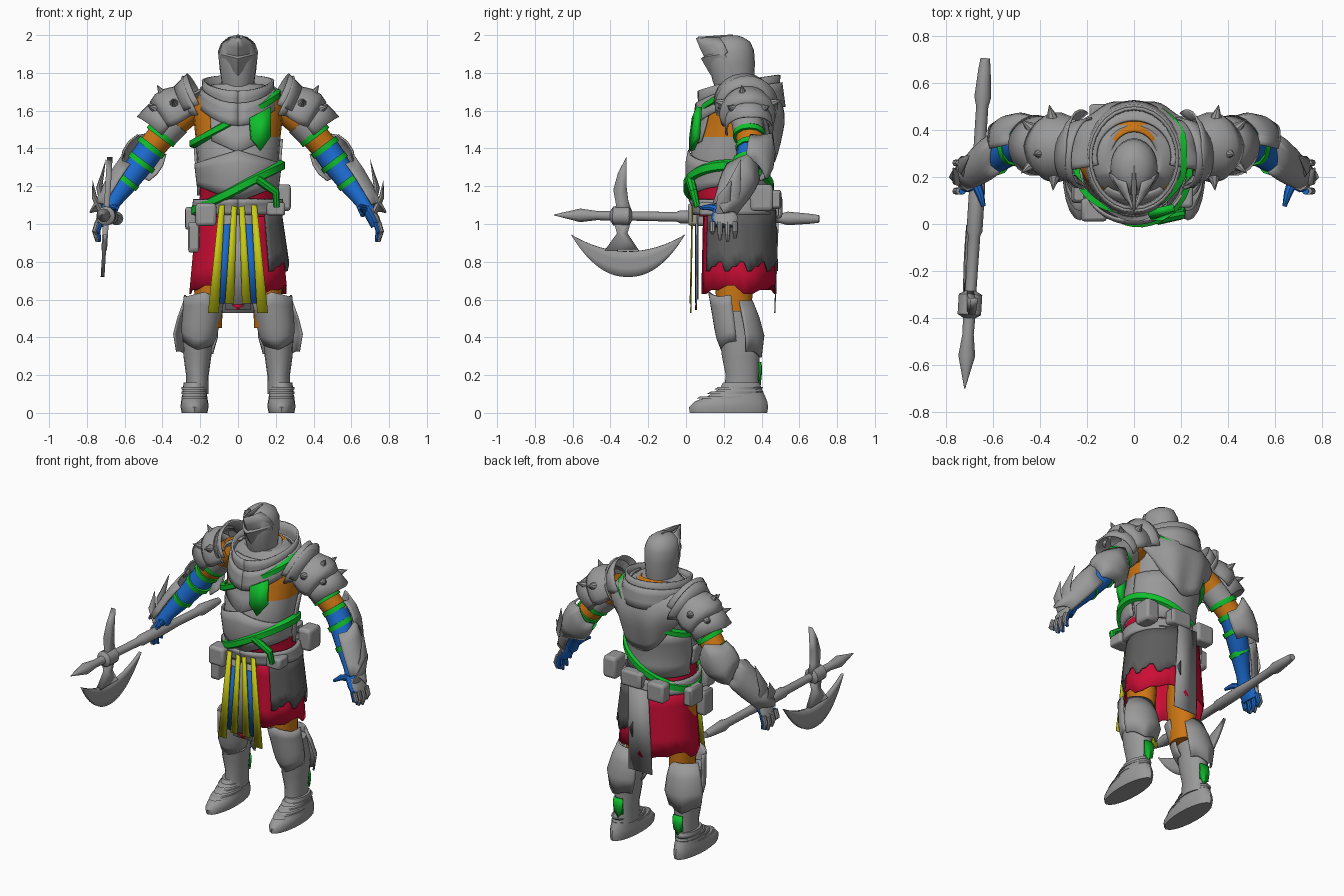
import bpy, bmesh
from math import sin, cos, pi, radians
from mathutils import Vector

cube = bpy.data.objects.get("Cube")
if cube:
    bpy.data.objects.remove(cube)


def colour(name, *rgb):
    m = bpy.data.materials.new(name)
    m.use_nodes = True
    m.diffuse_color = (*rgb, 1)
    m.node_tree.nodes["Principled BSDF"].inputs["Base Color"].default_value = (*rgb, 1)
    return m


STEEL = colour("steel grey", .32, .32, .32)
DARK = colour("dark grey cloth", .11, .11, .11)
RED = colour("red cloth", .6, .004, .035)
BLUE = colour("blue cloth", .011, .14, .6)
GREEN = colour("green leather", .005, .52, .026)
ORANGE = colour("orange padding", .6, .18, .007)
YELLOW = colour("yellow trim", .58, .6, .007)
made = []


def build(name, verts, faces, mats, mirror=False, thick=0, rule=None):
    """Mesh object from generated points, optionally thickened and mirrored."""
    mats = mats if isinstance(mats, list) else [mats]
    me = bpy.data.meshes.new(name)
    me.from_pydata([tuple(v) for v in verts], [], faces)
    bm = bmesh.new()
    bm.from_mesh(me)
    bmesh.ops.recalc_face_normals(bm, faces=bm.faces)
    for f in bm.faces:
        f.material_index = rule(f.calc_center_median()) if rule else 0
    bm.to_mesh(me)
    bm.free()
    for m in mats:
        me.materials.append(m)
    ob = bpy.data.objects.new(name, me)
    bpy.context.collection.objects.link(ob)
    if thick:
        s = ob.modifiers.new("thickness", 'SOLIDIFY')
        s.thickness, s.offset = thick, 0
    if mirror:
        ob.modifiers.new("mirror", 'MIRROR')
    made.append(ob)


def surface(name, f, nu, nv, mats, **kw):
    """Grid of f(u, v) with u and v from 0 to 1."""
    verts = [f(i / nu, j / nv) for j in range(nv + 1) for i in range(nu + 1)]
    w = nu + 1
    faces = [(j*w + i, j*w + i + 1, (j+1)*w + i + 1, (j+1)*w + i) for j in range(nv) for i in range(nu)]
    build(name, verts, faces, mats, **kw)


def rings(name, loops, mats, **kw):
    """Closed skin over equal loops of points."""
    n = len(loops[0])
    faces = [(j*n + i, j*n + (i+1) % n, (j+1)*n + (i+1) % n, (j+1)*n + i)
             for j in range(len(loops) - 1) for i in range(n)]
    faces += [tuple(range(n)), tuple(range((len(loops)-1)*n, len(loops)*n))]
    build(name, [p for l in loops for p in l], faces, mats, **kw)


def stack(name, rows, mats, x=0, n=24, **kw):
    """Horizontal ellipses from rows of z, front y, back y, half width."""
    rings(name, [[(x + w*sin(2*pi*i/n), (a+b)/2 - (b-a)/2*cos(2*pi*i/n), z) for i in range(n)]
                 for z, a, b, w in rows], mats, **kw)


def frame(axis, up):
    axis = Vector(axis).normalized()
    u = Vector(up) - axis * axis.dot(Vector(up))
    u.normalize()
    return u, axis.cross(u)


def limb(name, path, mats, n=12, up=(0, 1, 0), flat=1, **kw):
    """Round tube through points of x, y, z, radius."""
    loops = []
    for k, p in enumerate(path):
        a, b = path[max(k-1, 0)], path[min(k+1, len(path)-1)]
        u, v = frame(Vector(b[:3]) - Vector(a[:3]), up)
        loops.append([Vector(p[:3]) + p[3]*(u*cos(2*pi*i/n) + v*flat*sin(2*pi*i/n)) for i in range(n)])
    rings(name, loops, mats, **kw)


def guard(name, p0, p1, radii, up, spread, tip=0, tail=0, mat=STEEL):
    """Pair of curved plates wrapped round the axis p0-p1, with pointed ends."""
    p0, p1 = Vector(p0), Vector(p1)
    u, v = frame(p1 - p0, up)
    m = len(radii) - 1

    def f(s, t):
        a = radians(spread) * (2*s - 1)
        peak = max(0, 1 - abs(2*s - 1)*1.6)
        k = t + peak * (tip * max(0, 2*t - 1) - tail * max(0, 1 - 2*t))
        return p0.lerp(p1, k) + radii[round(t*m)] * (u*cos(a) + v*sin(a))
    surface(name, f, 16, m, mat, thick=.01, mirror=True)


# Torso with padded armpits and red waist cloth
TORSO = [(1.04, .07, .45, .22), (1.1, .06, .44, .21), (1.16, .03, .43, .2), (1.2, .02, .43, .2),
         (1.3, .01, .43, .212), (1.4, .03, .45, .22), (1.46, .06, .46, .225), (1.55, .08, .48, .235),
         (1.62, .1, .48, .24), (1.68, .12, .46, .21), (1.74, .16, .42, .13)]


def body(a, z, off=0):
    z = min(max(z, TORSO[0][0]), TORSO[-1][0] - .0001)
    lo, hi = next((l, h) for l, h in zip(TORSO, TORSO[1:]) if l[0] <= z < h[0])
    k = (z - lo[0]) / (hi[0] - lo[0])
    yf, yb, w = [lo[i] + k*(hi[i] - lo[i]) for i in (1, 2, 3)]
    return Vector(((w + off)*sin(a), (yf+yb)/2 - ((yb-yf)/2 + off)*cos(a), z))


stack("torso", TORSO, [STEEL, RED, ORANGE],
      rule=lambda c: 1 if c.z < 1.19 else 2 if 1.46 < c.z < 1.69 and abs(c.x) > .11 and c.y < .3 else 0)


def wrap(name, lo, hi, top, bottom, off, mat, thick=.012):
    """Shell on the torso; top and bottom give heights by angle."""
    def f(s, t):
        a = radians(lo + (hi - lo)*s)
        z = bottom(a) + (top(a) - bottom(a))*t
        p = body(a, z, off)
        p.z = z
        return p
    surface(name, f, 32, 4, mat, thick=thick)


wrap("belly_plate", -95, 95, lambda a: 1.39 - .07*abs(sin(a)), lambda a: 1.12 + .08*abs(sin(a)), .012, STEEL)
wrap("breast_plate", -36, 36, lambda a: 1.7, lambda a: 1.38 + .1*abs(sin(a)), .01, STEEL)
wrap("back_plate", 100, 260, lambda a: 1.45, lambda a: 1.15, .012, STEEL)
wrap("belt", 0, 360, lambda a: 1.13, lambda a: 1.05, .022, STEEL, .02)


# Draped cowl hanging down the back, then the layered collar
def cowl(s, t):
    a = radians(75 + 210*s)
    drop = max(0, -cos(a))
    z = 1.73 - t*(.1 + .31*drop**2)
    return body(a, z, .015 + .03*sin(pi*t*.8) + .012*cos(9*a)*t)


surface("back_cowl", cowl, 36, 8, STEEL, thick=.012)


def collar(base, rise, r0, r1, point):
    def f(s, t):
        a = 2*pi*s
        r, front = r0 + (r1 - r0)*t, max(0, cos(a))**2
        return (r*sin(a), .28 - r*1.15*cos(a), base + rise*t - point*front*(1 - .5*t) - .03*t*cos(a))
    return f


surface("inner_collar", collar(1.66, .07, .18, .1, .03), 28, 3, [STEEL, ORANGE], thick=.01,
        rule=lambda c: int(c.y > .37))
surface("outer_collar", collar(1.63, .13, .18, .185, .05), 28, 3, STEEL, thick=.014)
surface("gorget", collar(1.62, .1, .21, .195, .1), 28, 3, STEEL, thick=.012)

# Helmet and its beaked visor
stack("helmet", [(1.68, .17, .35, .08), (1.76, .14, .36, .088), (1.85, .12, .365, .1), (1.92, .12, .36, .1),
                 (1.965, .14, .34, .082), (1.99, .18, .3, .05), (1.998, .22, .27, .02)], STEEL)
VISOR = [(1.985, .058, .035), (1.93, .08, .085), (1.885, .1, .102), (1.875, .085, .1), (1.8, .13, .09), (1.72, .19, .05)]


def visor(s, t):
    z, y, w = VISOR[round(t*5)]
    k = abs(2*s - 1)
    return (w*(2*s - 1), y + .12*k**1.5, z + .025*k*(0 < t < .7))


surface("visor", visor, 8, 5, STEEL, thick=.012)
limb("helmet_crest", [(0, .06, 1.985, .006), (0, .15, 1.985, .012), (0, .25, 1.996, .008)], STEEL, 8, up=(1, 0, 0))


# Green straps slung round the body
def strap(name, z0, amp, width):
    loop = []
    for i in range(40):
        a = 2*pi*i/40
        z = z0 + amp*sin(a)
        h = width/2
        loop.append([body(a, z, .01) + Vector((0, 0, -h)), body(a, z, .036) + Vector((0, 0, -h*.6)),
                     body(a, z, .036) + Vector((0, 0, h*.6)), body(a, z, .01) + Vector((0, 0, h))])
    rings(name, loop + loop[:1], GREEN)


strap("shoulder_strap", 1.56, .135, .05)
strap("hip_strap", 1.19, .12, .062)
limb("strap_tail", [(.1, .02, 1.24, .024), (.2, .04, 1.17, .022), (.205, .06, 1.09, .016)], GREEN, 8)


def sheet(name, outline, mat, thick=.008, mirror=False):
    build(name, outline, [tuple(range(len(outline)))], mat, thick=thick, mirror=mirror)


sheet("strap_pad", [(.06, .045, 1.56), (.17, .07, 1.62), (.17, .06, 1.46), (.12, .03, 1.39), (.07, .03, 1.45)], GREEN, .03)


# Skirts with ragged hems
def skirt(lo, hi, bottom, off, teeth):
    def f(s, t):
        a = radians(lo + (hi - lo)*s)
        hem = bottom + teeth*(round(s*24) // 2 % 3)
        z = 1.07 + (hem - 1.07)*t
        return ((.215 + off + .04*t)*sin(a), .275 - (.19 + off + .01*t)*cos(a), z)
    return f


surface("red_skirt", skirt(18, 342, .63, 0, .022), 24, 4, RED, thick=.008)
surface("dark_overskirt", skirt(38, 170, .75, .012, .025), 24, 4, DARK, thick=.008)


# Front tabard strips and back tabard
def strip(name, x0, x1, w0, w1, z0, z1, y0, y1, mat, mirror=True):
    sheet(name, [(x0-w0, y0, z0), (x0+w0, y0, z0), (x1+w1, y1, z1), (x1-w1, y1, z1)], mat, .006, mirror)


strip("outer_yellow_strips", .085, .13, .015, .029, 1.1, .53, .035, .025, YELLOW)
strip("inner_yellow_strips", .02, .045, .014, .024, 1.1, .58, .033, .022, YELLOW)
strip("blue_strips", .055, .085, .024, .037, 1.0, .58, .05, .05, BLUE)
strip("tabard_ground", 0, 0, .085, .1, 1.08, .6, .062, .062, STEEL, False)
strip("tabard_centre", 0, 0, .02, .07, 1.05, .545, .056, .056, STEEL, False)
sheet("tabard_point", [(-.035, .05, .575), (.035, .05, .575), (0, .05, .545)], RED, .006)
strip("back_tabard", 0, 0, .07, .085, 1.08, .53, .49, .47, STEEL, False)

# Pouches round the belt
for i, (x, y, z, sx, sy, sz) in enumerate([(-.17, .06, 1.05, .11, .1, .12), (.235, .4, 1.14, .09, .12, .14),
                                           (.2, .12, 1.08, .1, .1, .07), (-.13, .47, 1.09, .12, .08, .12),
                                           (.05, .47, 1.13, .15, .07, .1), (-.25, .28, 1.03, .06, .13, .12),
                                           (-.235, .14, .93, .06, .1, .16)]):
    bpy.ops.mesh.primitive_cube_add(size=1, location=(x, y, z))
    ob = bpy.context.object
    ob.name = f"belt_pouch_{i + 1}"
    ob.scale = (sx, sy, sz)
    ob.data.materials.append(STEEL)
    bv = ob.modifiers.new("bevel", 'BEVEL')
    bv.width, bv.segments = .15, 2
    made.append(ob)

# Legs: padded thighs, greaves, knee guards and boots
PAIR = dict(mirror=True)
stack("thighs", [(.45, .18, .35, .07), (.6, .16, .35, .075), (.72, .15, .36, .08), (.95, .16, .36, .08)],
      ORANGE, x=.155, n=16, **PAIR)
stack("greaves", [(.1, .2, .39, .058), (.2, .21, .385, .06), (.3, .19, .39, .074), (.38, .18, .4, .078),
                  (.48, .16, .37, .078), (.54, .15, .35, .076)], STEEL, x=.215, n=16, **PAIR)
guard("knee_guards", (.212, .26, .37), (.18, .23, .61), [.075, .09, .095, .097, .1, .103], (0, -1, 0), 95, .18, .1)
guard("calf_guards", (.215, .28, .31), (.19, .25, .58), [.115, .14, .125, .1], (.25, 1, 0), 58, 0, .12)
guard("heel_patches", (.215, .3, .17), (.215, .3, .27), [.09, .098, .095], (0, 1, 0), 20, 0, .3, GREEN)
stack("boots", [(0, .02, .43, .068), (.03, .015, .435, .074), (.06, .045, .43, .072), (.085, .11, .42, .066),
                (.13, .18, .4, .062), (.16, .195, .39, .058)], STEEL, x=.23, n=20, **PAIR)
for z, y in ((.075, .075), (.1, .13), (.125, .17)):
    stack("boot_bands", [(z, y - .02, .4, .068), (z + .012, y, .41, .068)], STEEL, x=.23, n=20, **PAIR)

# Arms: padding, sleeves and bands
limb("upper_arms", [(.24, .31, 1.62, .08), (.36, .33, 1.52, .078), (.48, .35, 1.38, .07)], ORANGE, **PAIR)
limb("arm_sleeves", [(.33, .325, 1.545, .085), (.4, .335, 1.475, .084)], STEEL, **PAIR)
limb("forearms", [(.455, .345, 1.41, .073), (.5, .335, 1.345, .073), (.58, .28, 1.23, .06), (.66, .22, 1.12, .042),
                  (.69, .2, 1.06, .045)], BLUE, **PAIR)
for name, (x, y, z), r in (("upper_arm", (.405, .335, 1.47), .087), ("elbow", (.46, .345, 1.405), .082),
                           ("forearm", (.51, .325, 1.325), .079), ("wrist", (.585, .275, 1.225), .066)):
    limb(name + "_bands", [(x - .009, y, z + .012, r), (x + .009, y, z - .012, r)], GREEN, **PAIR)

# Shoulder, elbow and forearm armour
guard("pauldrons", (.23, .32, 1.63), (.39, .33, 1.55), [.165, .125, .135, .145, .14, .115], (.3, 0, 1), 110, .15, .08)
guard("pauldron_lames", (.34, .325, 1.6), (.425, .335, 1.5), [.1, .12, .125], (1, .1, 1), 112, .15)
guard("shoulder_crests", (.2, .3, 1.66), (.28, .31, 1.62), [.15, .135, .12], (.2, 0, 1), 100)
for p, d in (((.34, .195, 1.64), (.1, -1, .3)), ((.4, .3, 1.69), (.5, -.1, .8)), ((.35, .455, 1.64), (.2, 1, .3)),
             ((.44, .25, 1.61), (.7, -.6, .3)), ((.44, .41, 1.61), (.7, .6, .3))):
    p, d = Vector(p), Vector(d).normalized()
    limb("pauldron_spikes", [(*(p - d*.015), .03), (*(p + d*.055), .001)], STEEL, 8, up=(.9, .1, -.5), **PAIR)
guard("elbow_guards", (.45, .36, 1.42), (.54, .34, 1.28), [.095, .115, .115, .095], (.35, 1, .15), 82, .35, .35)
guard("vambraces", (.56, .3, 1.27), (.7, .2, 1.07), [.095, .095, .088, .075, .065], (1, .3, .5), 85, .2, .3)
limb("vambrace_blades", [(.71, .23, 1.1, .05), (.735, .25, 1.19, .04), (.7, .29, 1.34, .002)], STEEL, 8, flat=.4, **PAIR)
limb("cuff_blades", [(.72, .2, 1.06, .045), (.76, .2, 1.14, .035), (.77, .24, 1.23, .002)], STEEL, 8, flat=.4, **PAIR)

# Hands
limb("palms", [(.675, .2, 1.09, .05), (.705, .2, 1.04, .065), (.73, .2, .99, .06)], BLUE, flat=.45, **PAIR)
limb("hand_plates", [(.705, .21, 1.08, .05), (.73, .21, 1.03, .066), (.745, .205, .995, .05)], STEEL, flat=.3, **PAIR)
for i, z in enumerate((.95, .915, .905, .925)):
    y = .14 + .04*i
    for name, dx, mat in (("finger_plates", .008, STEEL), ("fingers", -.006, BLUE)):
        limb(name, [(.735 + dx, y, 1.01, .015), (.75 + dx, y, .96, .015), (.738 + dx, y, z, .008)], mat, 8, **PAIR)
limb("thumbs", [(.68, .19, 1.07, .025), (.655, .13, 1.09, .018), (.64, .075, 1.085, .009)], BLUE, 8, up=(0, 0, 1), **PAIR)


# Battle axe: shaft, crescent blade and back spike
def axe_x(y, z=1.04):
    return -.72 + .062*(y + .7) + .06*(z - 1.04)


SHAFT = [(-.7, .002), (-.56, .036), (-.47, .024), (-.4, .026), (-.385, .05), (-.3, .05), (-.285, .024), (-.05, .026),
         (-.03, .034), (.15, .034), (.3, .026), (.5, .026), (.54, .036), (.66, .026), (.705, .02)]
limb("axe_shaft", [(axe_x(y), y, 1.042 - .015*(y + .3), r) for y, r in SHAFT], STEEL, up=(0, 0, 1))


def blade(s, t):
    c = 2*s - 1
    inner, outer = .945 - .09*(1 - c*c), .72 + .225*abs(c)**2.2
    z = inner + (outer - inner)*t
    return (axe_x(-.34, z), -.307 + .303*c, z)


surface("axe_blade", blade, 28, 3, STEEL, thick=.02)
for name, outline in (("axe_neck", [(-.385, 1.02), (-.29, 1.02), (-.31, .95), (-.25, .86), (-.43, .86), (-.365, .95)]),
                      ("axe_spike", [(-.385, 1.05), (-.37, 1.1), (-.385, 1.18), (-.36, 1.27), (-.315, 1.355),
                                     (-.315, 1.2), (-.305, 1.12), (-.28, 1.05)])):
    sheet(name, [(axe_x(-.34, z), y, z) for y, z in outline], STEEL, .03)

# Smooth shading that keeps hard edges
bpy.ops.object.select_all(action='DESELECT')
for ob in made:
    ob.select_set(True)
bpy.context.view_layer.objects.active = made[0]
bpy.ops.object.shade_smooth_by_angle(angle=radians(40))
